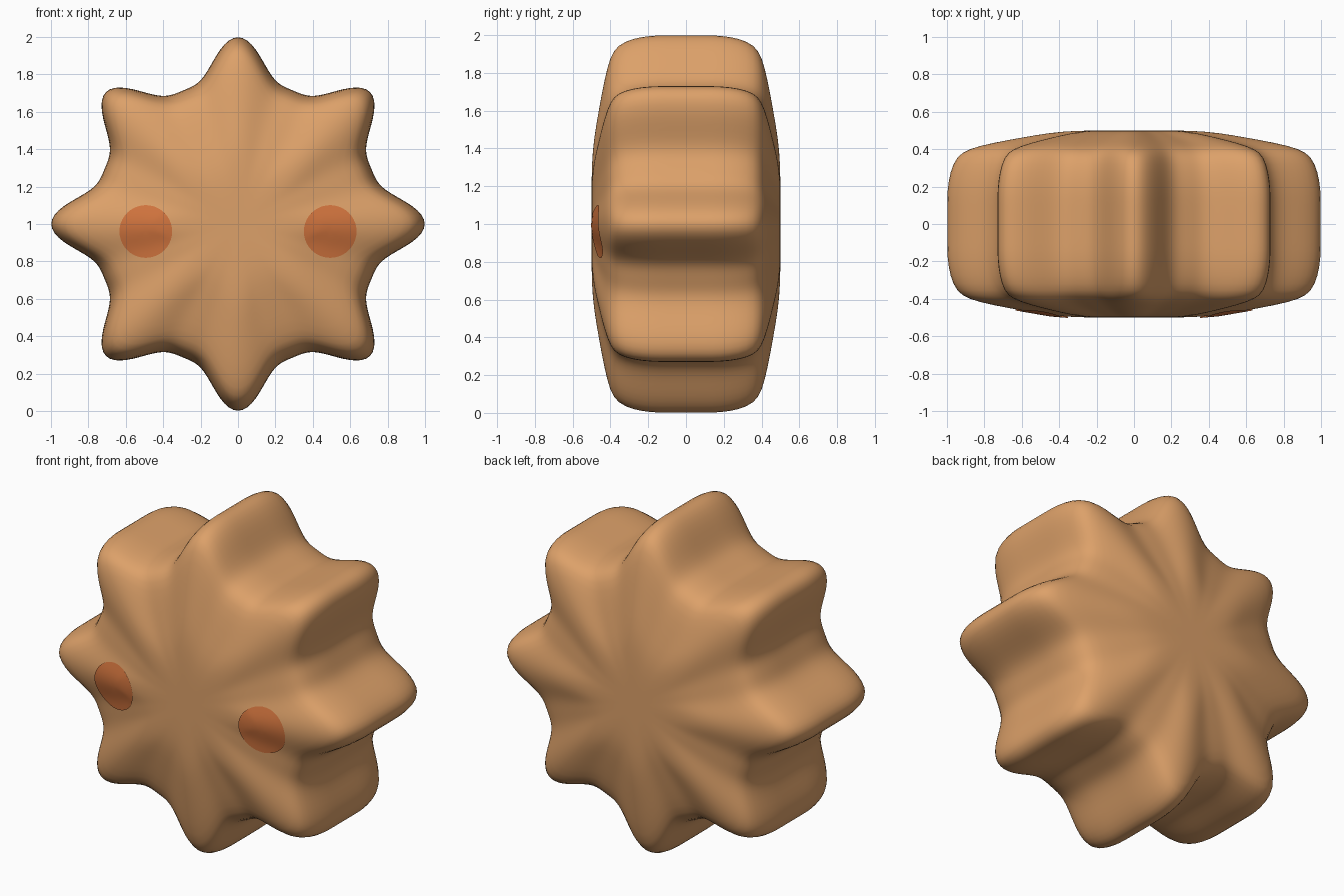
import bpy, bmesh
from math import sin, cos, pi, atan2, hypot

default = bpy.data.objects.get("Cube")
if default:
    bpy.data.objects.remove(default)

SEGMENTS = 128
POINTS = 8
CENTRE_Z = 1.0
# (fraction of star radius, half depth) from the middle of the rim to the face
PROFILE = [(1, 0), (1, 0.1), (1, 0.18), (0.985, 0.28), (0.95, 0.36), (0.89, 0.402),
           (0.75, 0.435), (0.6, 0.462), (0.45, 0.488), (0.32, 0.499), (0.16, 0.5)]


def material(name, colour):
    mat = bpy.data.materials.new(name)
    mat.use_nodes = True
    mat.diffuse_color = colour
    mat.node_tree.nodes["Principled BSDF"].inputs["Base Color"].default_value = colour
    return mat


def star_radius(angle):
    # rounded points with wider valleys between them
    wave = (1 + cos(POINTS * angle)) / 2
    return 0.772 + 0.232 * wave ** 1.9


def face_depth(x, z):
    # half depth of the star face at a point measured from the star centre
    f = hypot(x, z) / star_radius(atan2(z, x))
    for (f0, d0), (f1, d1) in zip(PROFILE[2:], PROFILE[3:]):
        if f1 <= f <= f0:
            return d0 + (d1 - d0) * (f0 - f) / (f0 - f1)
    return PROFILE[-1][1]


def finish(name, bm, mat):
    mesh = bpy.data.meshes.new(name)
    for face in bm.faces:
        face.smooth = True
    bm.to_mesh(mesh)
    bm.free()
    mesh.materials.append(mat)
    obj = bpy.data.objects.new(name, mesh)
    bpy.context.collection.objects.link(obj)
    return obj


def bridge(bm, a, b):
    for i in range(len(a)):
        j = (i + 1) % len(a)
        bm.faces.new((a[i], a[j], b[j], b[i]))


def fan(bm, ring, centre):
    for i in range(len(ring)):
        bm.faces.new((ring[i], ring[(i + 1) % len(ring)], centre))


tan = material("tan", (0.72, 0.355, 0.142, 1))
orange = material("burnt orange", (0.64, 0.175, 0.048, 1))

# Star body: scaled star outlines stacked from the front face to the back face
bm = bmesh.new()
layers = [(f, -d) for f, d in reversed(PROFILE)] + PROFILE[1:]
rings = []
for f, y in layers:
    ring = []
    for i in range(SEGMENTS):
        angle = 2 * pi * i / SEGMENTS
        r = f * star_radius(angle)
        ring.append(bm.verts.new((r * cos(angle), y, CENTRE_Z + r * sin(angle))))
    rings.append(ring)
for a, b in zip(rings, rings[1:]):
    bridge(bm, a, b)
for ring, y in ((rings[0], -0.5), (rings[-1], 0.5)):
    fan(bm, ring, bm.verts.new((0, y, CENTRE_Z)))
bmesh.ops.recalc_face_normals(bm, faces=bm.faces)
body = finish("star_body", bm, tan)
body.modifiers.new("Smooth", "SUBSURF").levels = 1
body.modifiers["Smooth"].render_levels = 1


# Eye spots: thin discs following the front face
def eye_spot(name, cx, cz, radius):
    bm = bmesh.new()

    def point(r, angle):
        x, z = cx + r * cos(angle), cz + r * sin(angle)
        return bm.verts.new((x, -face_depth(x, z) - 0.006, CENTRE_Z + z))

    steps, sides = 6, 40
    spot_rings = [[point(radius * k / steps, 2 * pi * i / sides) for i in range(sides)]
                  for k in range(steps, 0, -1)]
    for a, b in zip(spot_rings, spot_rings[1:]):
        bridge(bm, a, b)
    fan(bm, spot_rings[-1], point(0, 0))
    finish(name, bm, orange)


for side, sign in (("left", 1), ("right", -1)):
    eye_spot(side + "_eye", sign * 0.493, -0.04, 0.141)
